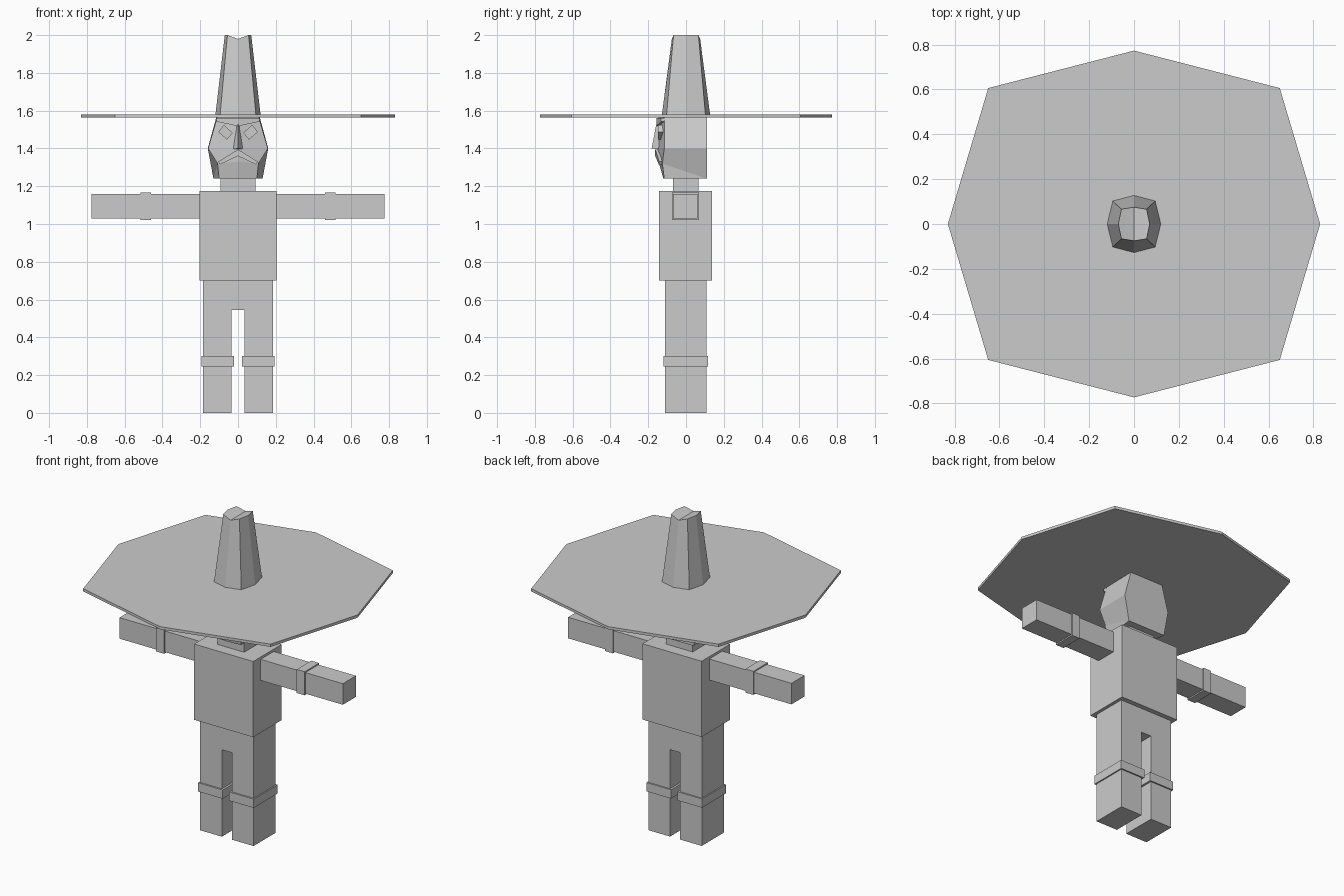
import bpy, bmesh

if "Cube" in bpy.data.objects:
    bpy.data.objects.remove(bpy.data.objects["Cube"])

mat = bpy.data.materials.new("plain grey")
mat.diffuse_color = (0.6, 0.6, 0.6, 1)
mat.use_nodes = True
mat.node_tree.nodes["Principled BSDF"].inputs["Base Color"].default_value = mat.diffuse_color


def make(name, verts, faces):
    me = bpy.data.meshes.new(name)
    me.from_pydata(verts, [], faces)
    bm = bmesh.new()
    bm.from_mesh(me)
    bmesh.ops.recalc_face_normals(bm, faces=bm.faces)
    bm.to_mesh(me)
    bm.free()
    me.materials.append(mat)
    ob = bpy.data.objects.new(name, me)
    bpy.context.collection.objects.link(ob)
    return ob


def loft(name, a, b):
    """Join two matching outlines and cap both ends."""
    n = len(a)
    sides = [(i, (i + 1) % n, n + (i + 1) % n, n + i) for i in range(n)]
    return make(name, a + b, sides + [tuple(range(n)), tuple(range(n, 2 * n))])


def box(name, x0, x1, y0, y1, z0, z1):
    ring = [(x0, y0), (x1, y0), (x1, y1), (x0, y1)]
    return loft(name, [(x, y, z0) for x, y in ring], [(x, y, z1) for x, y in ring])


def mirrored(half):
    """Complete a right-half outline (listed top to bottom) on the left."""
    return half + [(-p[0],) + tuple(p[1:]) for p in reversed(half) if p[0] > 0]


def octagon(rx, ry, cx, cy):
    return [(rx, 0), (cx, cy), (0, ry), (-cx, cy), (-rx, 0), (-cx, -cy), (0, -ry), (cx, -cy)]


# Trousers: one profile with a gap between the legs
legs = mirrored([(0.185, 0.70), (0.185, 0), (0.035, 0), (0.035, 0.545)])
loft("trousers", [(x, -0.11, z) for x, z in legs], [(x, 0.108, z) for x, z in legs])

# Torso and neck
box("torso", -0.205, 0.205, -0.142, 0.138, 0.70, 1.175)
box("neck", -0.092, 0.092, -0.07, 0.065, 1.17, 1.245)

# Arms, cuffs and leg bands
for s, side in ((1, "right"), (-1, "left")):
    box(side + "_arm", s * 0.20, s * 0.775, -0.068, 0.062, 1.028, 1.16)
    box(side + "_cuff", s * 0.46, s * 0.515, -0.075, 0.068, 1.02, 1.168)
    box(side + "_leg_band", s * 0.022, s * 0.193, -0.12, 0.117, 0.245, 0.30)

# Head: flat hexagonal back, ridged front
back = mirrored([(0.115, 0.11, 1.565), (0.16, 0.11, 1.40), (0.13, 0.11, 1.24)])
front = mirrored([(0.11, -0.115, 1.565), (0.158, -0.115, 1.40),
                  (0.108, -0.125, 1.32), (0.10, -0.115, 1.24)])
ridge = [(0, -0.145, 1.565), (0, -0.15, 1.40), (0, -0.145, 1.33), (0, -0.12, 1.24)]
# back 0-5, front 6-13, ridge 14-17
faces = [(0, 1, 2, 3, 4, 5)]
for b, f in (((0, 1, 2), (6, 7, 8, 9)), ((5, 4, 3), (13, 12, 11, 10))):
    faces += [(b[0], b[1], f[1], f[0]), (b[1], b[2], f[2], f[1]), (b[2], f[3], f[2])]
    faces += [(f[i], f[i + 1], 15 + i, 14 + i) for i in range(3)]
faces += [(0, 5, 13, 14, 6), (2, 3, 10, 17, 9)]
make("head", back + front + ridge, faces)

# Nose wedge
make("nose", [(-0.012, -0.13, 1.54), (0.012, -0.13, 1.54), (-0.035, -0.13, 1.395),
              (0.035, -0.13, 1.395), (0, -0.155, 1.54), (0, -0.182, 1.40)],
     [(0, 4, 5, 2), (1, 4, 5, 3), (0, 1, 4), (2, 3, 5), (0, 1, 3, 2)])

# Drooping moustache
tache = [(0, 1.395), (0.105, 1.33), (0.095, 1.315), (0, 1.36),
         (-0.095, 1.315), (-0.105, 1.33)]
loft("moustache", [(x, -0.118, z) for x, z in tache],
     [(x, -0.163 + abs(x) * 0.2, z) for x, z in tache])

# Eyes and slanted brows
for s, side in ((1, "right"), (-1, "left")):
    eye = [(0.075, 1.525), (0.105, 1.487), (0.058, 1.447), (0.028, 1.482)]
    loft(side + "_eye", [(s * x, -0.11, z) for x, z in eye],
         [(s * x, -0.148, z) for x, z in eye])
    brow = [(0, 1.562), (0.113, 1.562), (0.115, 1.542), (0, 1.518)]
    loft(side + "_brow", [(s * x, -0.11, z) for x, z in brow],
         [(s * x, -0.155 + 0.2 * x, z) for x, z in brow])

# Hat: wide flat brim and tapered crown creased along the top
brim = octagon(0.83, 0.773, 0.65, 0.606)
loft("hat_brim", [(x, y, 1.563) for x, y in brim], [(x, y, 1.58) for x, y in brim])
low = [(x, y, 1.575) for x, y in octagon(0.12, 0.128, 0.095, 0.103)]
top = [(x, y, 1.98 if x == 0 else 2.0) for x, y in octagon(0.07, 0.075, 0.056, 0.066)]
sides = [(i, (i + 1) % 8, 8 + (i + 1) % 8, 8 + i) for i in range(8)]
make("hat_crown", low + top, sides + [tuple(range(8)), (14, 15, 8, 9, 10), (10, 11, 12, 13, 14)])
